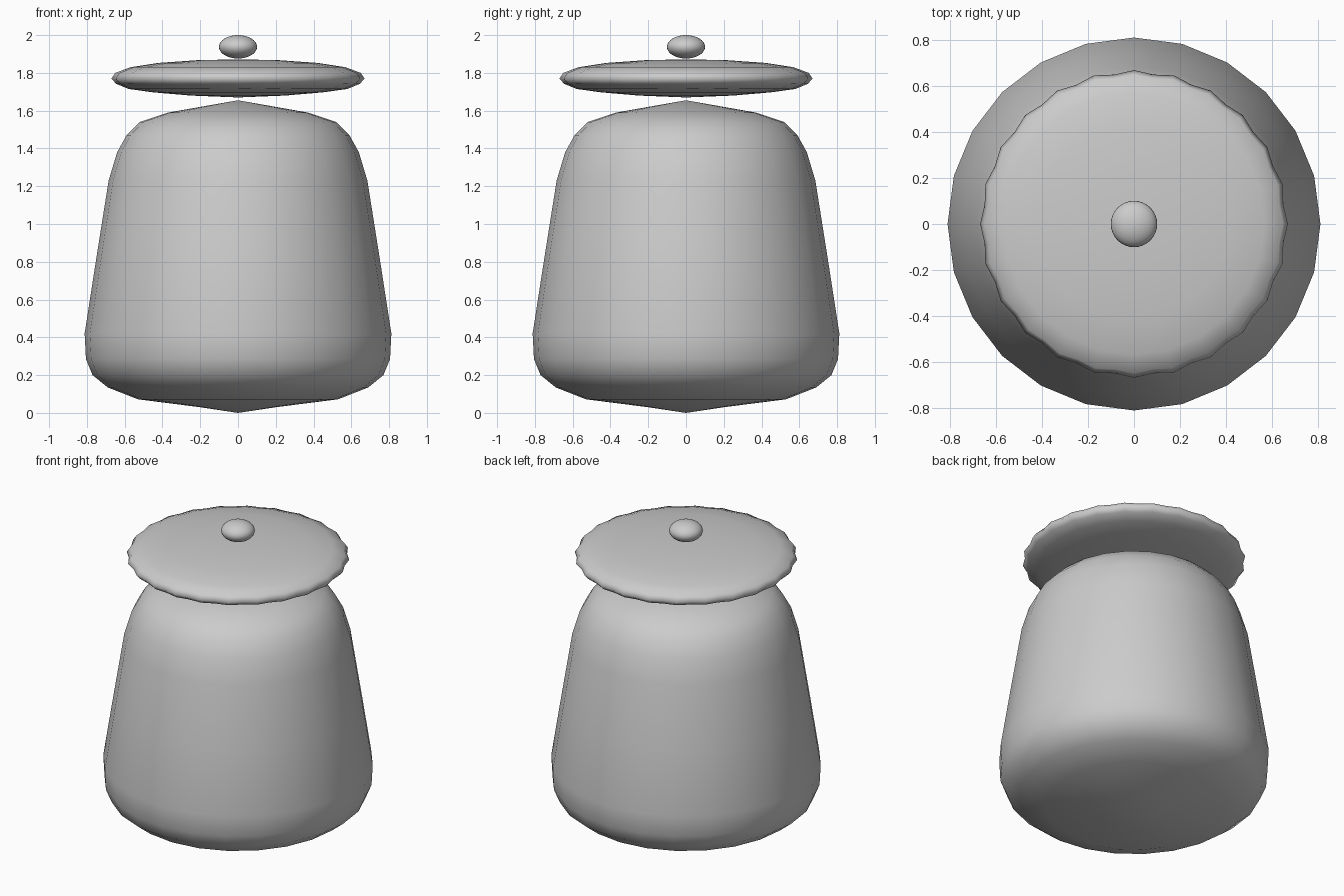
import bpy, bmesh
from math import sin, cos, pi

if "Cube" in bpy.data.objects:
    bpy.data.objects.remove(bpy.data.objects["Cube"])


def revolve(name, profile, sides, wave=0.0):
    """Closed lathe; first and last profile points lie on the axis.
    wave pulls in every second rib to scallop the rim."""
    bm = bmesh.new()
    bottom = bm.verts.new((0, 0, profile[0][1]))
    top = bm.verts.new((0, 0, profile[-1][1]))
    rings = []
    for r, z in profile[1:-1]:
        ring = []
        for i in range(sides):
            a = 2 * pi * i / sides
            k = r - (wave * (r / 0.67) ** 4 if i % 2 else 0)
            ring.append(bm.verts.new((k * cos(a), k * sin(a), z)))
        rings.append(ring)
    for i in range(sides):
        j = (i + 1) % sides
        bm.faces.new((bottom, rings[0][j], rings[0][i]))
        bm.faces.new((top, rings[-1][i], rings[-1][j]))
        for lo, hi in zip(rings, rings[1:]):
            bm.faces.new((lo[i], lo[j], hi[j], hi[i]))
    for f in bm.faces:
        f.smooth = True
    mesh = bpy.data.meshes.new(name)
    bm.to_mesh(mesh)
    bm.free()
    obj = bpy.data.objects.new(name, mesh)
    bpy.context.collection.objects.link(obj)
    return obj


# Tapered jar body with rounded shoulders and base
revolve("jar_body", [
    (0, 0), (0.2, 0.03), (0.53, 0.072), (0.69, 0.135), (0.77, 0.20),
    (0.805, 0.285), (0.812, 0.42), (0.75, 0.82), (0.685, 1.23),
    (0.64, 1.38), (0.59, 1.47), (0.52, 1.54), (0.37, 1.59),
    (0.2, 1.62), (0, 1.655)], 24)

# Thin lid with a scalloped rim
revolve("lid", [
    (0, 1.67), (0.25, 1.68), (0.45, 1.697), (0.58, 1.715), (0.645, 1.742),
    (0.67, 1.77), (0.65, 1.80), (0.57, 1.83), (0.42, 1.853),
    (0.22, 1.867), (0, 1.872)], 48, wave=0.014)

# Flattened knob
bpy.ops.mesh.primitive_uv_sphere_add(segments=32, ring_count=16, radius=1,
                                     location=(0, 0, 1.938))
knob = bpy.context.object
knob.name = "lid_knob"
knob.scale = (0.101, 0.101, 0.062)
bpy.ops.object.shade_smooth()
